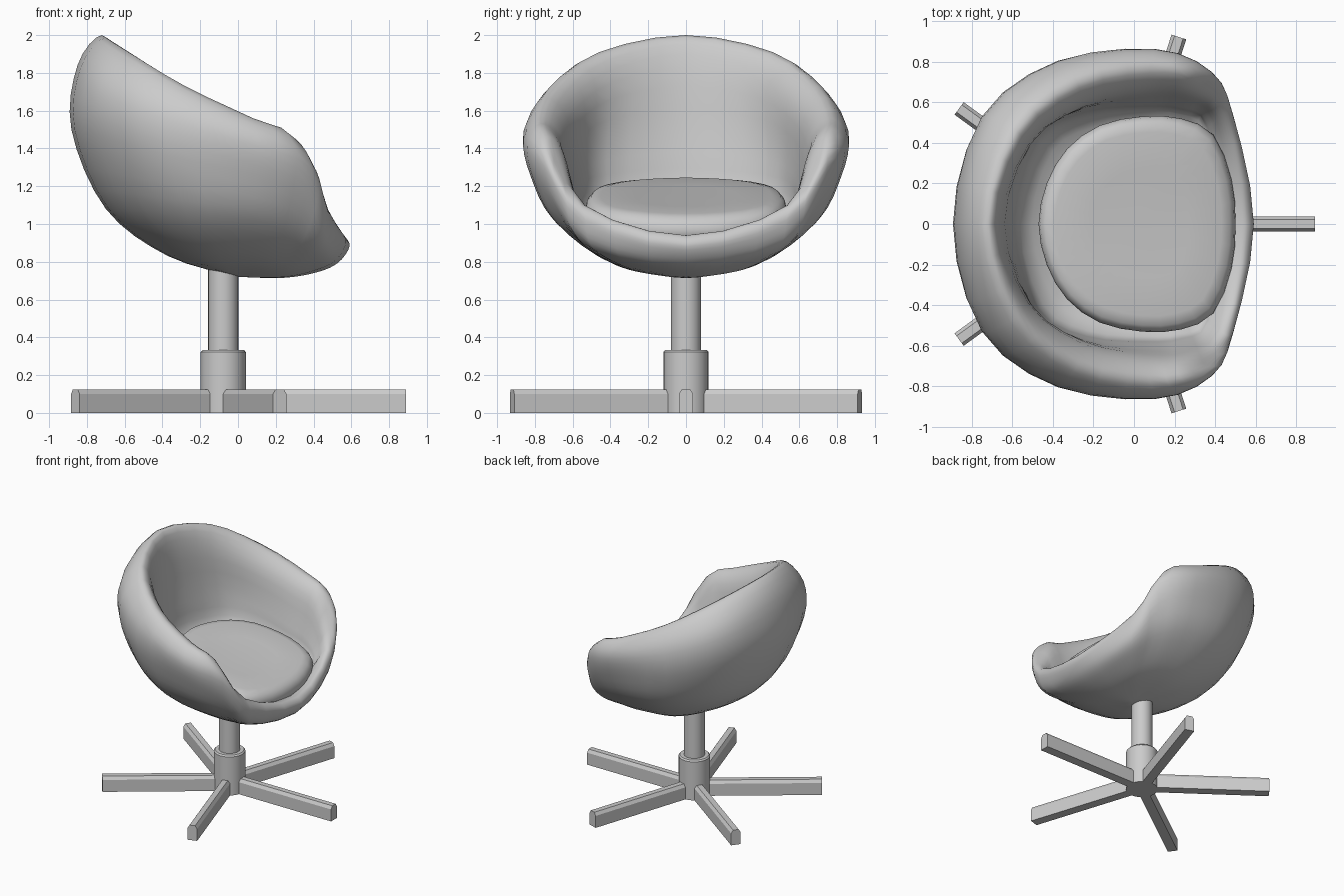
import bpy, bmesh, math
from mathutils import Vector, Matrix

if "Cube" in bpy.data.objects:
    bpy.data.objects.remove(bpy.data.objects["Cube"])


def make(name, bm, angle=40):
    bmesh.ops.remove_doubles(bm, verts=bm.verts, dist=1e-5)
    bmesh.ops.recalc_face_normals(bm, faces=bm.faces)
    me = bpy.data.meshes.new(name)
    bm.to_mesh(me)
    bm.free()
    ob = bpy.data.objects.new(name, me)
    bpy.context.collection.objects.link(ob)
    bpy.ops.object.select_all(action='DESELECT')
    bpy.context.view_layer.objects.active = ob
    ob.select_set(True)
    bpy.ops.object.shade_smooth_by_angle(angle=math.radians(angle))
    return ob


def spline(pts, n, closed):
    """Smooth curve through the points, n steps per span."""
    k, out = len(pts), []
    at = lambda i: pts[i % k] if closed else pts[max(0, min(k - 1, i))]
    for i in range(k if closed else k - 1):
        a, b, c, d = at(i - 1), at(i), at(i + 1), at(i + 2)
        for s in range(n):
            t = s / n
            out.append(0.5 * (2 * b + (c - a) * t + (2 * a - 5 * b + 4 * c - d) * t * t
                              + (3 * b - a - 3 * c + d) * t ** 3))
    if not closed:
        out.append(pts[-1])
    return out


def loft(bm, rings, start, end):
    """Skin closed rings and close both ends onto a point."""
    vs = [[bm.verts.new(p) for p in r] for r in rings]
    n = len(vs[0])
    for r, q in zip(vs, vs[1:]):
        for i in range(n):
            bm.faces.new((r[i], r[(i + 1) % n], q[(i + 1) % n], q[i]))
    for r, tip in ((vs[0], start), (vs[-1], end)):
        t = bm.verts.new(tip)
        for i in range(n):
            bm.faces.new((r[i], r[(i + 1) % n], t))


def mirror_loop(half):
    return half + [Vector((p.x, -p.y, p.z)) for p in half[-2:0:-1]]


# Shell: sections from the underside, over the rim, to the inside (back to front)
back = [(-.37, .83), (-.7, 1.08), (-.882, 1.5), (-.85, 1.84), (-.72, 2.0), (-.65, 1.83), (-.6, 1.38)]
sides = [
    [(-.3, .25, .83), (-.58, .43, 1.08), (-.74, .51, 1.47), (-.72, .53, 1.75), (-.58, .46, 1.91),
     (-.52, .39, 1.75), (-.48, .42, 1.34)],
    [(-.15, .37, .81), (-.27, .67, 1.05), (-.37, .785, 1.36), (-.36, .795, 1.6), (-.28, .7, 1.73),
     (-.25, .59, 1.6), (-.24, .56, 1.28)],
    [(.05, .4, .8), (.08, .7, 1.02), (.1, .825, 1.26), (.1, .86, 1.45), (.08, .77, 1.56),
     (.06, .66, 1.47), (.05, .59, 1.18)],
    [(.2, .34, .77), (.3, .6, .94), (.36, .72, 1.15), (.38, .75, 1.34), (.29, .73, 1.46),
     (.26, .65, 1.38), (.24, .575, 1.12)],
    [(.24, .22, .74), (.38, .42, .82), (.46, .51, .9), (.49, .53, 1.02), (.46, .55, 1.1),
     (.42, .52, 1.08), (.37, .48, .99)],
]
front = [(.24, .715), (.42, .745), (.53, .795), (.59, .88), (.56, .935), (.5, .935), (.42, .91)]
flat = lambda sec: [(x, 0, z) for x, z in sec]
sections = [flat(back)] + sides + [flat(front)]
under, floor = Vector((0, 0, .72)), Vector((.05, 0, .9))
lines = []
for sec in sections:
    pts = [Vector(p) for p in sec]
    low = pts[-1].lerp(floor, .15)
    low.z = pts[-1].z + .6 * (floor.z - pts[-1].z)
    lines.append(spline([under] + pts + [low, floor], 4, False)[1:-1])
rings = [spline(mirror_loop([l[i] for l in lines]), 3, True) for i in range(len(lines[0]))]
bm = bmesh.new()
loft(bm, rings, under, floor)
make("shell", bm, 60)

# Seat cushion: tilted and slightly dished, with a rounded edge
outline = [(-.47, 0), (-.43, .2), (-.33, .37), (-.17, .485), (.04, .53), (.23, .52),
           (.39, .44), (.48, .22), (.5, 0)]
loop = spline(mirror_loop([Vector((x, y, 0)) for x, y in outline]), 2, True)
mid = Vector((.04, 0, 0))


def cushion_ring(scale, drop):
    r = []
    for p in loop:
        q = mid.lerp(p, scale)
        q.z = 1.155 - .23 * q.x + .08 * q.y ** 2 - drop
        r.append(q)
    return r


bm = bmesh.new()
loft(bm, [cushion_ring(*s) for s in ((.5, 0), (.85, 0), (.94, .012), (.985, .04), (1, .075),
                                     (.98, .11), (.9, .16))],
     (.04, 0, 1.146), (.04, 0, .98))
make("seat_cushion", bm, 60)

# Pedestal: column and hub turned about the base centre
CX = -.078


def turned(name, profile, n=24):
    bm = bmesh.new()
    rs = [[Vector((CX + r * math.cos(math.tau * i / n), r * math.sin(math.tau * i / n), z))
           for i in range(n)] for r, z in profile]
    loft(bm, rs, (CX, 0, profile[0][1]), (CX, 0, profile[-1][1]))
    make(name, bm)


turned("column", [(.08, .3), (.08, .8)])
turned("hub", [(.12, 0), (.12, .322), (.11, .333)])

# Five base legs with chamfered tops
section = [(-.038, 0), (.038, 0), (.038, .1), (.022, .125), (-.022, .125), (-.038, .1)]
for k in range(5):
    bm = bmesh.new()
    loft(bm, [[Vector((x, y, z)) for y, z in section] for x in (.03, .968)],
         (.03, 0, .06), (.968, 0, .06))
    bm.transform(Matrix.Translation((CX, 0, 0)) @ Matrix.Rotation(math.tau * k / 5, 4, 'Z'))
    make(f"base_leg_{k + 1}", bm, 30)
